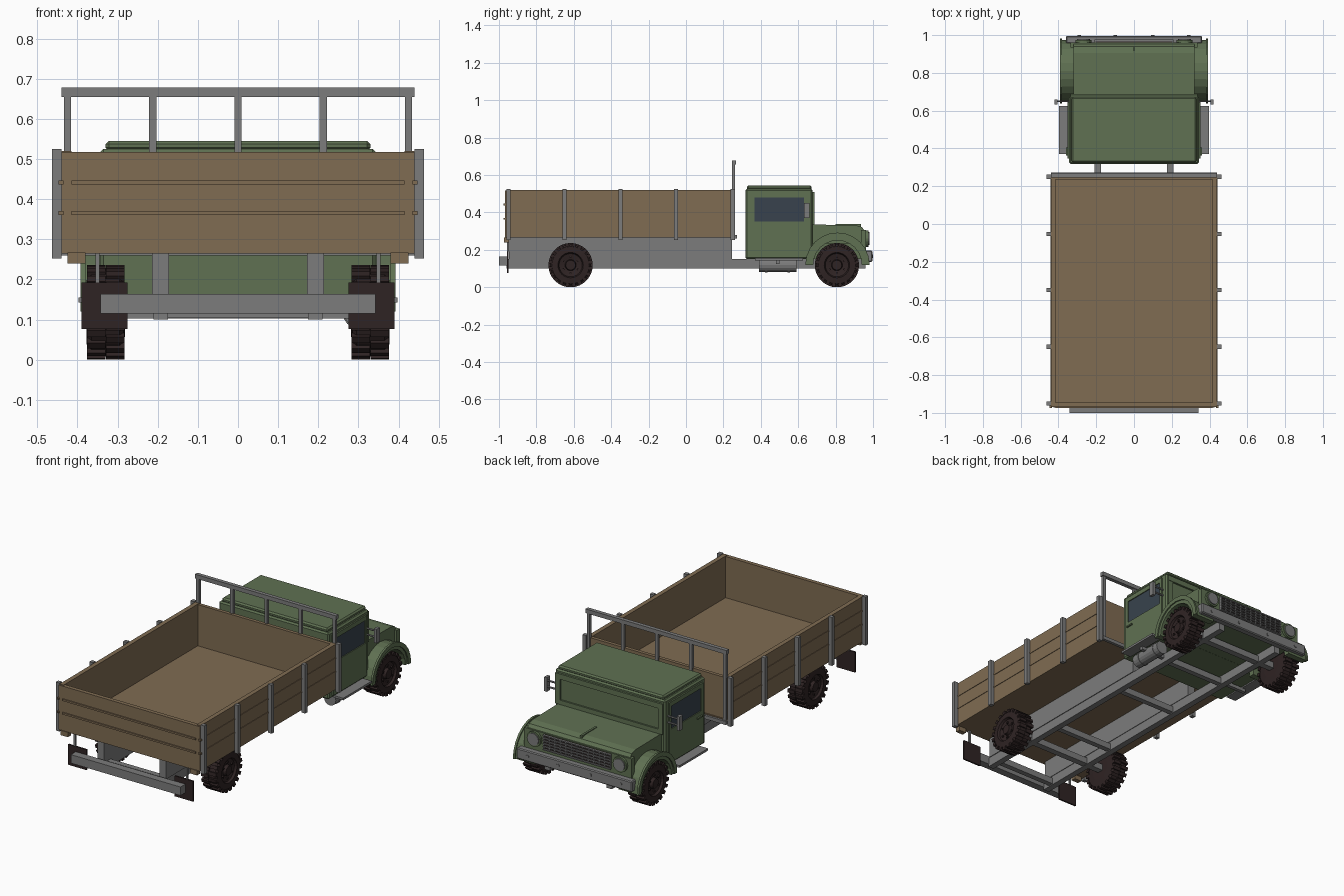
import bpy, bmesh, math
from mathutils import Matrix, Vector

if "Cube" in bpy.data.objects:
    bpy.data.objects.remove(bpy.data.objects["Cube"])


def mat(name, c):
    m = bpy.data.materials.new(name)
    m.diffuse_color = (*c, 1)
    m.use_nodes = True
    m.node_tree.nodes["Principled BSDF"].inputs["Base Color"].default_value = m.diffuse_color
    return m


GREEN = mat("army green", (0.115, 0.165, 0.085))
WOOD = mat("wood brown", (0.215, 0.15, 0.085))
GREY = mat("steel grey", (0.20, 0.20, 0.20))
RUBBER = mat("rubber black", (0.028, 0.017, 0.017))
GLASS = mat("window glass", (0.04, 0.055, 0.075))


def finish(name, bm, m):
    bmesh.ops.recalc_face_normals(bm, faces=bm.faces)
    me = bpy.data.meshes.new(name)
    bm.to_mesh(me)
    bm.free()
    me.materials.append(m)
    ob = bpy.data.objects.new(name, me)
    bpy.context.collection.objects.link(ob)
    return ob


def box(name, x, y, z, m, bevel=0):
    bm = bmesh.new()
    size = [r[1] - r[0] for r in (x, y, z)]
    mid = [(r[1] + r[0]) / 2 for r in (x, y, z)]
    bmesh.ops.create_cube(bm, size=1, matrix=Matrix.Translation(mid) @ Matrix.Diagonal((*size, 1)))
    if bevel:
        bmesh.ops.bevel(bm, geom=bm.edges[:], offset=bevel, segments=1, affect='EDGES')
    return finish(name, bm, m)


def pair(name, x, y, z, m, bevel=0):
    """Box on both sides, x given for the right side."""
    box(name + "_right", x, y, z, m, bevel)
    box(name + "_left", (-x[1], -x[0]), y, z, m, bevel)


def extrude_x(name, pts, x0, x1, m):
    """Closed y,z profile pushed along x."""
    bm = bmesh.new()
    f = bm.faces.new([bm.verts.new((x0, y, z)) for y, z in pts])
    r = bmesh.ops.extrude_face_region(bm, geom=[f])
    bmesh.ops.translate(bm, vec=(x1 - x0, 0, 0), verts=[v for v in r['geom'] if isinstance(v, bmesh.types.BMVert)])
    return finish(name, bm, m)


def cyl(name, center, r, length, axis, m, seg=16):
    bm = bmesh.new()
    rot = Vector((0, 0, 1)).rotation_difference(Vector(axis)).to_matrix().to_4x4()
    bmesh.ops.create_cone(bm, cap_ends=True, segments=seg, radius1=r, radius2=r, depth=length,
                          matrix=Matrix.Translation(center) @ rot)
    return finish(name, bm, m)


# --- Cargo bed: floor and walls
box("bed_floor", (-.44, .44), (-.96, .26), (.265, .285), WOOD)
pair("bed_side", (.415, .44), (-.96, .25), (.267, .52), WOOD)
box("tailgate", (-.44, .44), (-.968, -.945), (.265, .517), WOOD)
box("headboard", (-.44, .44), (.235, .255), (.265, .517), WOOD)
for z in (.366, .442):
    box("tailgate_strip", (-.415, .415), (-.975, -.966), (z - .005, z + .005), WOOD)
    pair("tailgate_hinge", (.435, .447), (-.975, -.955), (z - .005, z + .005), WOOD)
    pair("side_plank_strip", (.438, .443), (-.94, .24), (z - .004, z + .004), WOOD)
pair("bed_corner_block", (.38, .425), (-.972, -.945), (.24, .267), WOOD)
for y in (-.95, -.65, -.35, -.053, .25):
    pair("stake_post", (.44, .463), (y - .011, y + .011), (.252, .525), GREY)

# --- Rack behind the cab
for x in (-.425, -.2125, 0, .2125, .425):
    box("rack_post", (x - .009, x + .009), (.247, .263), (.27, .66), GREY)
box("rack_rail", (-.44, .44), (.245, .267), (.655, .678), GREY)
box("rack_lower_rail", (-.44, .44), (.255, .272), (.26, .28), GREY)

# --- Chassis
pair("chassis_rail", (.175, .21), (-.96, .96), (.10, .152), GREY)
pair("bed_subframe", (.172, .214), (-.946, .246), (.152, .266), GREY)
for y in (-.9, -.42, .1, .5):
    box("cross_member", (-.18, .18), (y - .015, y + .015), (.105, .14), GREY)
for y in (-.617, .807):
    box("axle", (-.3, .3), (y - .018, y + .018), (.102, .138), GREY)
box("rear_bumper", (-.342, .342), (-1, -.957), (.115, .163), GREY)
pair("mud_flap", (.275, .39), (-.957, -.948), (.077, .192), RUBBER)
pair("mud_flap_hanger", (.345, .355), (-.956, -.946), (.19, .267), GREY)
box("front_bumper", (-.36, .36), (.957, .996), (.135, .195), GREY, .005)
for x in (-.29, -.1, .1, .29):
    cyl("bumper_bolt", (x, .997, .165), .009, .006, (0, 1, 0), GREY, 8)

# --- Cab
box("cab", (-.343, .343), (.317, .677), (.15, .525), GREEN, .008)
box("roof", (-.33, .33), (.325, .672), (.52, .545), GREEN, .008)
pair("windshield_pillar", (.305, .335), (.67, .686), (.345, .505), GREEN)
box("windshield_header", (-.335, .335), (.67, .688), (.478, .508), GREEN)
box("windshield_sill", (-.335, .335), (.67, .686), (.335, .36), GREEN)
# doors: sill panel and window frame around the glass
pair("door_panel", (.34, .351), (.347, .647), (.165, .352), GREEN)
pair("door_top_frame", (.34, .351), (.347, .647), (.48, .505), GREEN)
pair("door_front_frame", (.34, .351), (.632, .647), (.352, .48), GREEN)
pair("door_rear_frame", (.34, .351), (.347, .367), (.352, .48), GREEN)
pair("door_window", (.34, .346), (.367, .632), (.352, .48), GLASS)
pair("door_handle", (.35, .359), (.362, .405), (.32, .328), GREEN)

# --- Bonnet and nose
hood = [(.67, .235), (.67, .335), (.905, .332), (.94, .322), (.957, .3), (.957, .235)]
extrude_x("hood", hood, -.32, .32, GREEN)
box("engine_bay", (-.268, .268), (.67, .957), (.15, .24), GREEN)
box("nose_panel", (-.335, .335), (.935, .962), (.17, .305), GREEN)
box("hood_ridge", (-.006, .006), (.8, .935), (.325, .337), GREEN)
box("grille_back", (-.205, .205), (.955, .967), (.215, .3), RUBBER)
for i in range(6):
    z = .218 + i * .0158
    box("grille_bar", (-.21, .21), (.96, .976), (z - .003, z + .003), GREY)
for i in range(13):
    x = -.207 + i * .0345
    box("grille_slat", (x - .003, x + .003), (.96, .973), (.215, .3), GREY)

# --- Fenders, headlights, mirrors, steps
C = (.81, .12)
angles = [math.radians(a) for a in range(0, 181, 15)]
arch = [(C[0] + .165 * math.cos(a), C[1] + .165 * math.sin(a)) for a in angles]
arch += [(C[0] + .13 * math.cos(a), C[1] + .13 * math.sin(a)) for a in reversed(angles)]
lip = [(C[0] + .172 * math.cos(a), C[1] + .172 * math.sin(a)) for a in angles]
lip += [(C[0] + .148 * math.cos(a), C[1] + .148 * math.sin(a)) for a in reversed(angles)]
for s, side in ((1, "right"), (-1, "left")):
    extrude_x("fender_" + side, arch, s * .262, s * .385, GREEN)
    extrude_x("fender_lip_" + side, lip, s * .38, s * .392, GREEN)
    cyl("headlight_rim_" + side, (s * .268, .962, .26), .043, .025, (0, 1, 0), GREEN, 16)
    cyl("headlight_" + side, (s * .268, .97, .26), .034, .02, (0, 1, 0), GREY, 16)
    for z in (.395, .43):
        cyl("mirror_arm_" + side, (s * .38, .65, z), .005, .08, (1, 0, 0), GREY, 6)
pair("mirror", (.405, .422), (.632, .66), (.37, .45), GREY)
pair("step", (.335, .397), (.37, .625), (.143, .155), GREY)
pair("step_bracket", (.2, .36), (.48, .5), (.125, .145), GREY)

# --- Fuel tank under the right step
cyl("fuel_tank", (.3, .49, .118), .037, .2, (0, 1, 0), GREY, 16)
for y in (.43, .55):
    cyl("tank_strap", (.3, y, .118), .04, .014, (0, 1, 0), GREY, 16)


# --- Wheels: lathed tyre, staggered lugs, recessed rim with bolts
def wheel(name, s, y):
    bm = bmesh.new()
    prof = [(.282, 0), (.282, .06), (.285, .1), (.295, .11), (.365, .11), (.375, .1),
            (.378, .068), (.366, .062), (.358, .03), (.376, .026), (.376, 0)]
    vs = [bm.verts.new((x, 0, r)) for x, r in prof]
    es = [bm.edges.new(p) for p in zip(vs, vs[1:])]
    bmesh.ops.spin(bm, geom=vs + es, cent=(0, 0, 0), axis=(1, 0, 0), angle=math.tau, steps=24)
    bmesh.ops.remove_doubles(bm, verts=bm.verts[:], dist=.0005)
    for i in range(20):
        for half in (0, 1):
            a = math.tau * (i + half * .5) / 20
            x = .3055 + half * .048
            bmesh.ops.create_cube(bm, size=1, matrix=Matrix.Rotation(a, 4, 'X')
                                  @ Matrix.Translation((x, 0, .109))
                                  @ Matrix.Diagonal((.046, .019, .018, 1)))
    for i in range(6):
        bmesh.ops.create_cube(bm, size=1, matrix=Matrix.Rotation(math.tau * i / 6, 4, 'X')
                              @ Matrix.Translation((.364, 0, .045))
                              @ Matrix.Diagonal((.012, .01, .01, 1)))
    for v in bm.verts:
        v.co = (v.co.x * s, v.co.y + y, v.co.z + .118)
    finish(name, bm, RUBBER)


for s, side in ((1, "right"), (-1, "left")):
    wheel("rear_wheel_" + side, s, -.617)
    wheel("front_wheel_" + side, s, .807)
